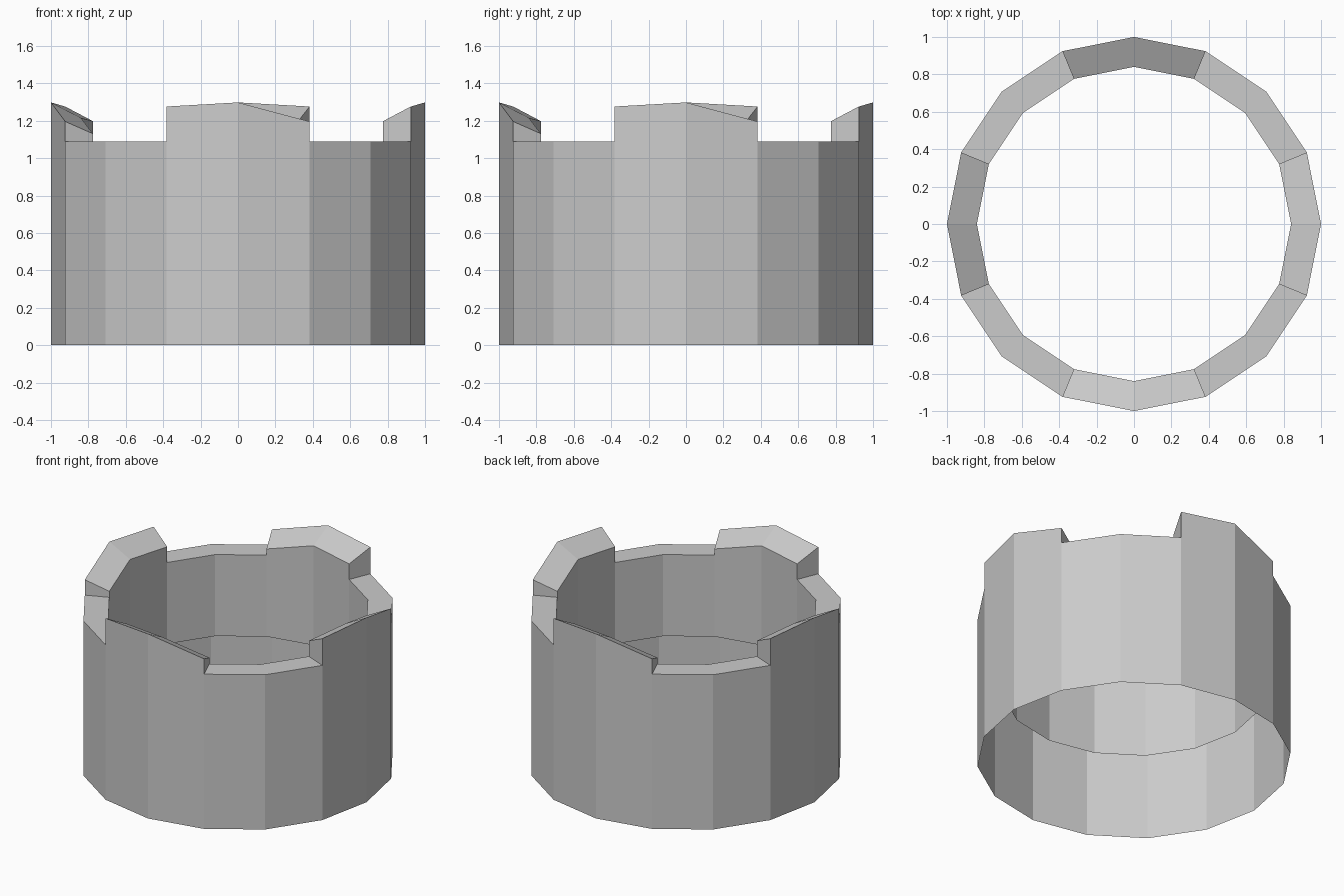
import bpy
import bmesh
from math import cos, sin, tau
from mathutils import Vector

cube = bpy.data.objects.get("Cube")
if cube:
    bpy.data.objects.remove(cube, do_unlink=True)

SIDES = 16
OUTER, INNER = 1.0, 0.84
LINER_BASE = 0.515    # the inner lining stops part way down
NOTCH = 1.088
# (outer, inner) heights at the start, middle and end of each raised tooth
TOOTH = [(1.276, 1.198), (1.298, 1.215), (1.196, 1.131)]


def point(k, radius, z):
    a = tau * k / SIDES
    return Vector((radius * cos(a), radius * sin(a), z))


def add_face(bm, *points):
    return bm.faces.new([bm.verts.new(p) for p in points])


def add_segment(bm, k, start, end):
    """Outer wall, inner lining and top between two corners of the ring."""
    o0, o1 = point(k, OUTER, start[0]), point(k + 1, OUTER, end[0])
    i0, i1 = point(k, INNER, start[1]), point(k + 1, INNER, end[1])
    add_face(bm, point(k, OUTER, 0), point(k + 1, OUTER, 0), o1, o0)
    add_face(bm, point(k + 1, INNER, LINER_BASE), point(k, INNER, LINER_BASE), i0, i1)
    add_face(bm, o0, o1, i1, i0)


def add_end(bm, k, heights, flip):
    """Upright radial face closing one end of a tooth."""
    pts = [point(k, INNER, NOTCH), point(k, OUTER, NOTCH),
           point(k, OUTER, heights[0]), point(k, INNER, heights[1])]
    add_face(bm, *(reversed(pts) if flip else pts))


bm = bmesh.new()
flat = (NOTCH, NOTCH)
for middle in range(0, SIDES, 4):
    # raised tooth
    add_segment(bm, middle - 1, TOOTH[0], TOOTH[1])
    add_segment(bm, middle, TOOTH[1], TOOTH[2])
    add_end(bm, middle - 1, TOOTH[0], False)
    add_end(bm, middle + 1, TOOTH[2], True)
    # low notch
    add_segment(bm, middle + 1, flat, flat)
    add_segment(bm, middle + 2, flat, flat)
bmesh.ops.remove_doubles(bm, verts=bm.verts, dist=0.0005)

mesh = bpy.data.meshes.new("notched_ring")
bm.to_mesh(mesh)
bm.free()
ring = bpy.data.objects.new("notched_ring", mesh)
bpy.context.collection.objects.link(ring)

# plain grey
grey = bpy.data.materials.new("plain_grey")
grey.use_nodes = True
colour = (0.6, 0.6, 0.6, 1)
grey.diffuse_color = colour
grey.node_tree.nodes["Principled BSDF"].inputs["Base Color"].default_value = colour
mesh.materials.append(grey)
